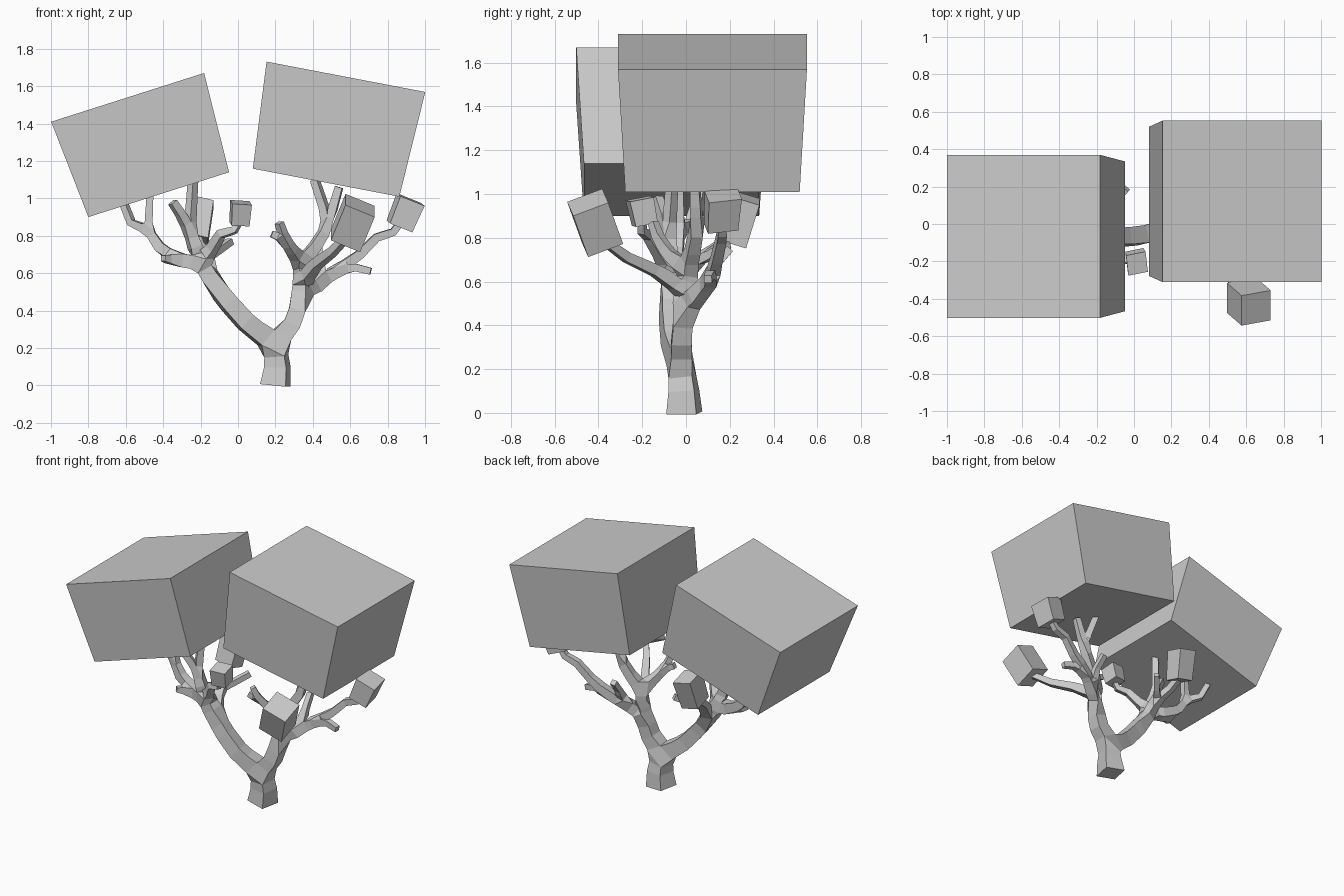
import bpy
import bmesh
from math import radians
from mathutils import Vector, Matrix

# --- Branch skeleton: points joined into one graph, thickened by a skin ---
TWIST = radians(16.5)
points, radii, edges = [], [], []


def node(p):
    p = Vector(p)
    for i, q in enumerate(points):
        if (q - p).length < 1e-5:
            return i
    points.append(p)
    radii.append(None)
    return len(points) - 1


def limb(r0, r1, *path):
    """Chain of points tapering from r0 to r1; shared points make forks."""
    ids = [node(p) for p in path]
    for k, i in enumerate(ids):
        if radii[i] is None:
            radii[i] = r0 + (r1 - r0) * k / (len(ids) - 1)
    edges.extend(zip(ids, ids[1:]))


# trunk and the two main limbs
fork = (0.20, -0.02, 0.21)
left_low, left_top = (-0.13, -0.07, 0.54), (-0.20, -0.07, 0.66)
right_low, right_mid, right_top = (0.34, -0.01, 0.47), (0.345, 0.0, 0.56), (0.34, 0.01, 0.65)
limb(0.07, 0.05, (0.2, -0.008, 0.0), (0.21, -0.01, 0.1), fork)
limb(0.05, 0.042, fork, (0.04, -0.06, 0.34), (-0.05, -0.07, 0.44), left_low, left_top)
limb(0.05, 0.034, fork, (0.29, -0.02, 0.33), right_low, right_mid, right_top)

# left crown branches
knee, elbow = (-0.33, -0.05, 0.67), (-0.48, -0.03, 0.83)
limb(0.04, 0.022, left_top, knee, (-0.42, -0.04, 0.74), elbow)
limb(0.02, 0.018, elbow, (-0.57, 0.02, 0.87), (-0.61, 0.05, 0.97))
limb(0.02, 0.018, elbow, (-0.47, -0.03, 1.03))
limb(0.02, 0.016, knee, (-0.40, -0.12, 0.68))
stem = (-0.26, -0.08, 0.83)
limb(0.04, 0.026, left_top, (-0.23, -0.08, 0.74), stem)
limb(0.024, 0.02, stem, (-0.31, -0.11, 0.92), (-0.35, -0.13, 0.98))
limb(0.024, 0.02, stem, (-0.25, -0.07, 0.95), (-0.24, -0.06, 1.1))
limb(0.03, 0.014, left_top, (-0.14, -0.12, 0.73), (-0.09, -0.17, 0.81),
     (-0.02, -0.20, 0.83), (0.005, -0.20, 0.87))
back_twig = (-0.17, 0.04, 0.69)
limb(0.03, 0.026, left_low, back_twig)
limb(0.02, 0.018, back_twig, (-0.11, 0.11, 0.72), (-0.04, 0.19, 0.77))
limb(0.024, 0.02, back_twig, (-0.21, 0.13, 0.75), (-0.22, 0.2, 0.8))

# right crown branches
hand = (0.25, -0.12, 0.78)
limb(0.03, 0.022, right_top, (0.29, -0.07, 0.72), hand)
limb(0.02, 0.018, hand, (0.22, -0.15, 0.87))
limb(0.02, 0.018, hand, (0.18, -0.13, 0.81))
crotch = (0.48, 0.05, 0.85)
limb(0.034, 0.026, right_top, (0.41, 0.03, 0.74), crotch)
limb(0.024, 0.02, crotch, (0.46, 0.06, 0.95), (0.41, 0.08, 1.1))
limb(0.024, 0.02, crotch, (0.54, 0.04, 1.06))
limb(0.03, 0.018, right_mid, (0.42, -0.14, 0.65), (0.5, -0.27, 0.71), (0.58, -0.38, 0.79))
wrist, bend = (0.54, 0.12, 0.62), (0.44, 0.07, 0.56)
limb(0.036, 0.03, right_low, bend, wrist)
limb(0.022, 0.018, wrist, (0.63, 0.11, 0.63), (0.71, 0.10, 0.61))
limb(0.026, 0.018, wrist, (0.65, 0.14, 0.70), (0.74, 0.16, 0.79),
     (0.83, 0.165, 0.82), (0.86, 0.165, 0.86))
limb(0.02, 0.018, bend, (0.44, 0.13, 0.67), (0.43, 0.2, 0.75))

untwist = Matrix.Rotation(-TWIST, 3, 'Z')
mesh = bpy.data.meshes.new("trunk_and_branches")
mesh.from_pydata([untwist @ p for p in points], edges, [])
tree = bpy.data.objects.new("trunk_and_branches", mesh)
tree.rotation_euler.z = TWIST
bpy.context.collection.objects.link(tree)
skin = tree.modifiers.new("skin", 'SKIN')
skin.use_x_symmetry = False
skin.use_smooth_shade = False
for i, sv in enumerate(mesh.skin_vertices[0].data):
    sv.radius = (radii[i], radii[i])
    sv.use_root = i == 0


# --- Foliage: tilted boxes, slightly wider at the top ---
def leaf_box(name, centre, u, v, w, taper=0.0):
    """Box from its centre and three half-axes."""
    bm = bmesh.new()
    bmesh.ops.create_cube(bm, size=2)
    u, v, w = Vector(u), Vector(v), Vector(w)
    for vert in bm.verts:
        a, b, c = vert.co
        s = 1 + taper * c
        vert.co = Vector(centre) + u * a * s + v * b * s + w * c
    me = bpy.data.meshes.new(name)
    bm.to_mesh(me)
    bm.free()
    bpy.context.collection.objects.link(bpy.data.objects.new(name, me))


leaf_box("foliage_large_left", (-0.507, -0.066, 1.28),
         (0.3925, 0, 0.125), (0, 0.418, 0), (-0.083, 0, 0.26), 0.042)
leaf_box("foliage_large_right", (0.524, 0.121, 1.367),
         (0.408, 0, -0.078), (0, 0.415, 0), (0.053, 0, 0.283), 0.04)
leaf_box("foliage_small_front", (0.614, -0.415, 0.868),
         (0.078, 0.014, -0.032), (0, 0.08, 0.03), (0.039, -0.034, 0.094))
leaf_box("foliage_small_right", (0.893, 0.165, 0.922),
         (0.062, 0.01, -0.025), (-0.01, 0.072, 0.008), (0.03, 0.005, 0.072), 0.04)
leaf_box("foliage_small_centre", (0.012, -0.2, 0.92),
         (0.05, 0.01, -0.003), (-0.006, 0.052, 0.01), (0.004, -0.012, 0.058), 0.04)
leaf_box("foliage_small_back", (-0.21, 0.24, 0.885),
         (0.065, 0, -0.015), (0, 0.065, -0.02), (0.012, 0.028, 0.1), 0.04)
